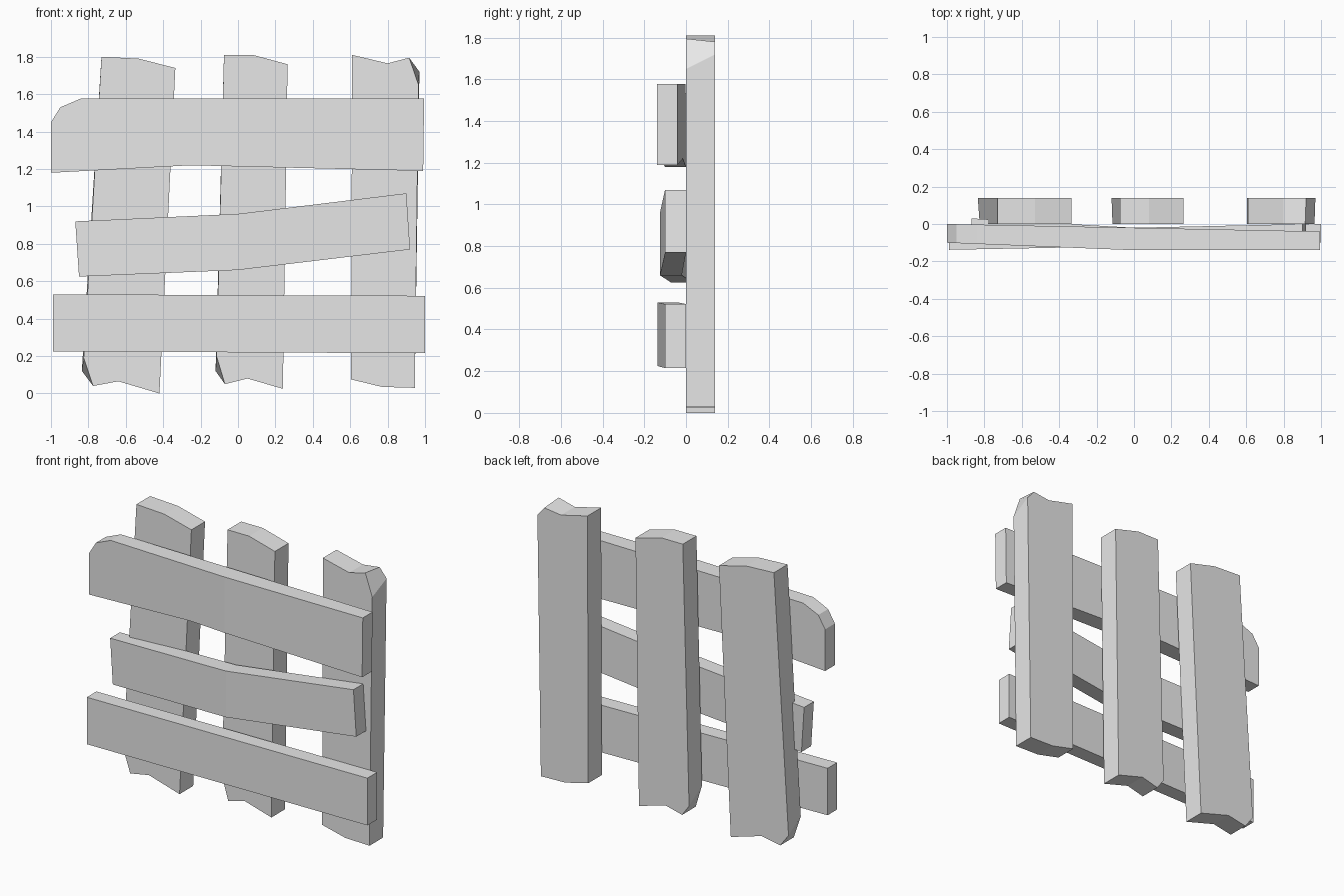
import bpy, bmesh

cube = bpy.data.objects.get("Cube")
if cube:
    bpy.data.objects.remove(cube, do_unlink=True)

grey = bpy.data.materials.new("plain_grey")
grey.use_nodes = True
grey.diffuse_color = (0.8, 0.8, 0.8, 1)
grey.node_tree.nodes["Principled BSDF"].inputs["Base Color"].default_value = (0.8, 0.8, 0.8, 1)


def bend(x, path):
    """Interpolate depth along a path of (x, y) points."""
    for (x0, y0), (x1, y1) in zip(path, path[1:]):
        if x <= x1 or (x1, y1) == path[-1]:
            return y0 + (y1 - y0) * (x - x0) / (x1 - x0)


def board(name, outline, front, back, skewed=None):
    """Extrude an x-z outline between two depth paths; skewed moves back corners."""
    skewed = skewed or {}
    bm = bmesh.new()
    fronts = [bm.verts.new((x, -1, z)) for x, z in outline]
    backs = []
    for i, corner in enumerate(outline):
        x, z = skewed.get(i, corner)
        backs.append(bm.verts.new((x, 1, z)))
    bm.faces.new(fronts)
    bm.faces.new(backs[::-1])
    n = len(outline)
    for i in range(n):
        j = (i + 1) % n
        bm.faces.new((fronts[i], backs[i], backs[j], fronts[j]))
    # Cut across the board wherever it bends
    for x, _ in front[1:-1]:
        geom = bm.verts[:] + bm.edges[:] + bm.faces[:]
        bmesh.ops.bisect_plane(bm, geom=geom, plane_co=(x, 0, 0), plane_no=(1, 0, 0))
    for v in bm.verts:
        v.co.y = bend(v.co.x, front if v.co.y < 0 else back)
    bmesh.ops.recalc_face_normals(bm, faces=bm.faces[:])
    mesh = bpy.data.meshes.new(name)
    bm.to_mesh(mesh)
    bm.free()
    mesh.materials.append(grey)
    bpy.context.collection.objects.link(bpy.data.objects.new(name, mesh))


# Upright posts with broken ends
post_front, post_back = [(-1, 0), (1, 0)], [(-1, 0.14), (1, 0.14)]
board("right_post",
      [(-0.73, 1.8), (-0.53, 1.79), (-0.335, 1.74), (-0.42, 0), (-0.64, 0.065),
       (-0.775, 0.04), (-0.825, 0.19)],
      post_front, post_back, {6: (-0.835, 0.12)})
board("middle_post",
      [(-0.075, 1.81), (0.08, 1.81), (0.265, 1.76), (0.24, 0.025), (0.05, 0.08),
       (-0.07, 0.05), (-0.115, 0.2)],
      post_front, post_back, {6: (-0.12, 0.12)})
board("left_post",
      [(0.61, 1.81), (0.8, 1.765), (0.915, 1.795), (0.965, 1.65), (0.945, 0.03),
       (0.77, 0.035), (0.605, 0.075)],
      post_front, post_back, {2: (0.92, 1.78), 3: (0.97, 1.72)})

# Cross planks on the front
board("top_plank",
      [(-1, 1.18), (-1, 1.45), (-0.95, 1.53), (-0.84, 1.577), (0.995, 1.577),
       (0.99, 1.19), (-0.25, 1.22)],
      [(-1, -0.1), (0, -0.14), (1, -0.14)], [(-1, 0), (0, -0.02), (1, -0.04)])
board("middle_plank",
      [(-0.87, 0.92), (0, 0.96), (0.9, 1.07), (0.92, 0.77), (0, 0.66), (-0.85, 0.625)],
      [(-0.87, -0.07), (0, -0.125), (0.92, -0.1)],
      [(-0.87, 0.03), (0, -0.02), (0.92, 0)])
board("bottom_plank",
      [(-0.99, 0.53), (1, 0.522), (1, 0.215), (-0.99, 0.225)],
      [(-1, -0.138), (1, -0.1)], [(-1, -0.04), (1, 0)])
